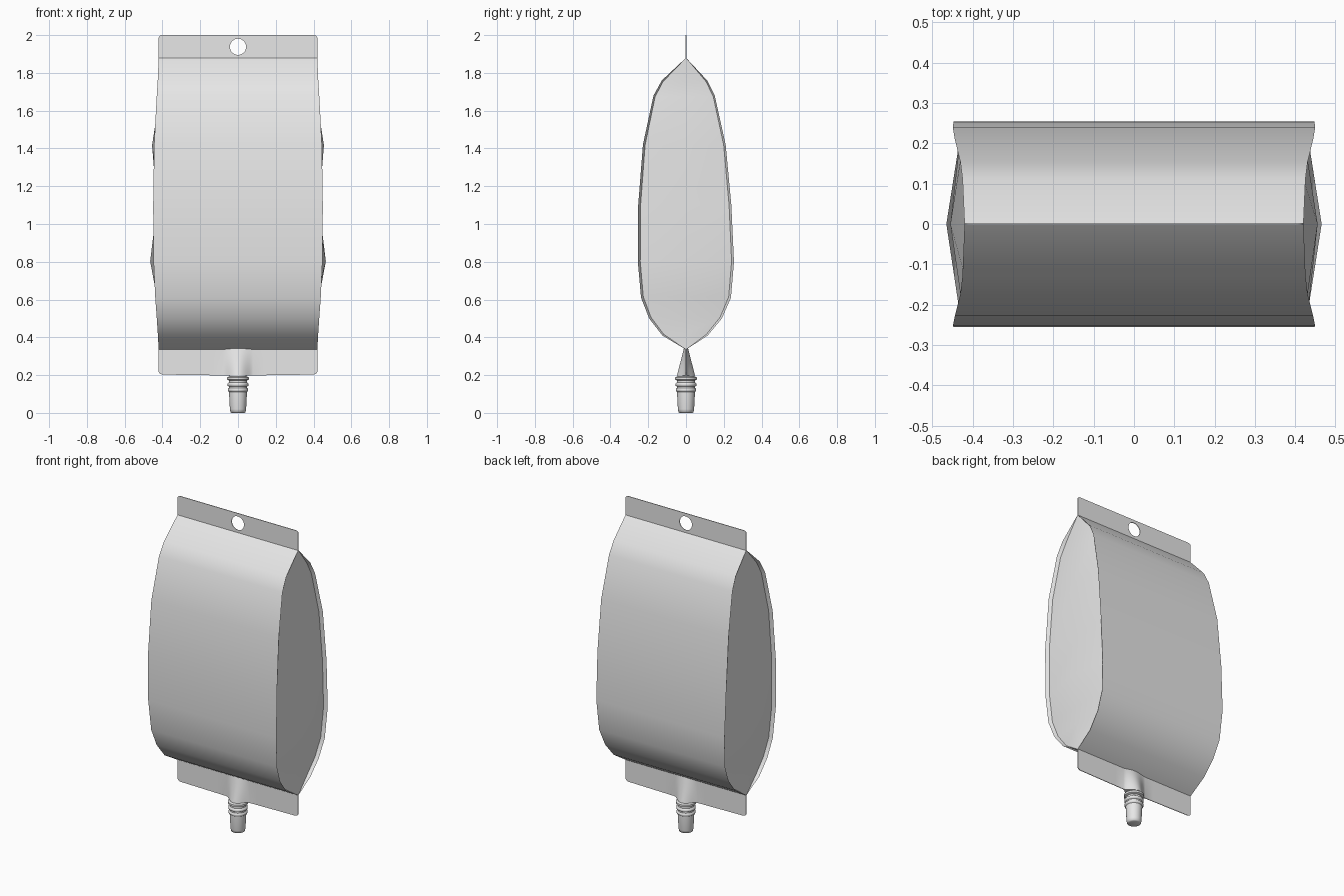
import bpy, bmesh, math
from mathutils import Vector

if "Cube" in bpy.data.objects:
    bpy.data.objects.remove(bpy.data.objects["Cube"], do_unlink=True)

# One plastic colour throughout
plastic = bpy.data.materials.new("pale_grey_plastic")
plastic.use_nodes = True
plastic.diffuse_color = (0.8, 0.8, 0.8, 1)
plastic.node_tree.nodes["Principled BSDF"].inputs["Base Color"].default_value = (0.8, 0.8, 0.8, 1)


def finish(obj, angle):
    """Assign the material and smooth the object, keeping sharp edges."""
    obj.data.materials.clear()
    obj.data.materials.append(plastic)
    bpy.ops.object.select_all(action='DESELECT')
    obj.select_set(True)
    bpy.context.view_layer.objects.active = obj
    bpy.ops.object.shade_smooth_by_angle(angle=math.radians(angle))


def loft(name, rings, angle, caps=False):
    """Skin a stack of closed rings that all have the same point count."""
    bm = bmesh.new()
    rows = [[bm.verts.new(p) for p in ring] for ring in rings]
    n = len(rows[0])
    for a, b in zip(rows, rows[1:]):
        for i in range(n):
            j = (i + 1) % n
            bm.faces.new((a[i], a[j], b[j], b[i]))
    if caps:
        bm.faces.new(rows[0])
        bm.faces.new(rows[-1])
    bmesh.ops.remove_doubles(bm, verts=bm.verts, dist=0.0005)
    bmesh.ops.recalc_face_normals(bm, faces=bm.faces)
    mesh = bpy.data.meshes.new(name)
    bm.to_mesh(mesh)
    bm.free()
    obj = bpy.data.objects.new(name, mesh)
    bpy.context.collection.objects.link(obj)
    finish(obj, angle)
    return obj


# Pouch: rows of height, front depth, back depth, edge x, side-panel centre x
profile = [
    (0.335, 0, 0, 0.42, 0.42), (0.41, 0.125, 0.115, 0.424, 0.42),
    (0.50, 0.195, 0.19, 0.43, 0.422), (0.61, 0.238, 0.238, 0.438, 0.43),
    (0.80, 0.255, 0.254, 0.447, 0.465), (1.10, 0.253, 0.24, 0.449, 0.415),
    (1.42, 0.228, 0.21, 0.444, 0.455), (1.68, 0.172, 0.152, 0.43, 0.415),
    (1.76, 0.128, 0.112, 0.425, 0.415), (1.88, 0, 0, 0.42, 0.42),
]
rings = []
for z, front, back, edge, centre in profile:
    inner = edge - (0.02 if front else 0)
    zi = 1.1 + (z - 1.1) * 0.99 if front else z
    side = [(edge, -front, z), (inner, -front * 0.95, zi), (centre, 0, zi),
            (inner, back * 0.95, zi), (edge, back, z)]
    rings.append(side + [(-x, y, h) for x, y, h in reversed(side)])
loft("pouch_body", rings, 40)

# Top hanging seal: flat rounded strip with a round hole
curve = bpy.data.curves.new("top_seal", 'CURVE')
curve.dimensions = '2D'
curve.fill_mode = 'BOTH'
curve.extrude = 0.002


def outline(points):
    spline = curve.splines.new('POLY')
    spline.points.add(len(points) - 1)
    for p, (x, y) in zip(spline.points, points):
        p.co = (x, y, 0, 1)
    spline.use_cyclic_u = True


def arc(cx, cy, r, start, end, steps):
    angles = [math.radians(start + (end - start) * i / steps) for i in range(steps + 1)]
    return [(cx + r * math.cos(a), cy + r * math.sin(a)) for a in angles]


outline([(-0.42, 1.875), (0.42, 1.875)]
        + arc(0.405, 1.985, 0.015, 0, 90, 4) + arc(-0.405, 1.985, 0.015, 90, 180, 4))
outline(arc(0, 1.938, 0.043, 0, 345, 23))
top_seal = bpy.data.objects.new("top_seal", curve)
top_seal.rotation_euler.x = math.pi / 2
bpy.context.collection.objects.link(top_seal)
bpy.ops.object.select_all(action='DESELECT')
top_seal.select_set(True)
bpy.context.view_layer.objects.active = top_seal
bpy.ops.object.convert(target='MESH')
finish(bpy.context.view_layer.objects.active, 30)

# Bottom seal: thin strip that swells around the spout
half = [0.01 * i for i in range(9)] + [0.14, 0.25, 0.40, 0.414, 0.42]
columns = [-x for x in reversed(half[1:])] + half
rings = []
for k in range(7):
    t = k / 6
    strip = []
    for x in columns:
        corner = max(0, abs(x) - 0.405)
        low = 0.197 + 0.006 * min(1, abs(x) / 0.4) + 60 * corner ** 2
        z = low + (0.345 - low) * t
        swell = max(0, math.cos(min(1, abs(x) / 0.08) * math.pi / 2)) ** 1.5
        strip.append(Vector((x, -0.002 - swell * (0.046 - 0.038 * t), z)))
    rings.append(strip + [Vector((p.x, -p.y, p.z)) for p in reversed(strip)])
loft("bottom_seal", rings, 50, caps=True)


def lathe(name, points, angle):
    """Turn a radius and height profile about the vertical axis."""
    n = 24
    loft(name, [[(r * math.cos(math.tau * i / n), r * math.sin(math.tau * i / n), z)
                 for i in range(n)] for r, z in points], angle, caps=True)


# Spout with a rounded tip
lathe("spout_tube", [(0.032, 0), (0.040, 0.004), (0.043, 0.02), (0.048, 0.115),
                     (0.046, 0.20)], 80)

# Ribbed collar rings around the spout
for name, z, r in (("lower", 0.122, 0.054), ("middle", 0.150, 0.055), ("upper", 0.182, 0.058)):
    lathe(name + "_collar_ring", [(0.044, z - 0.013), (r, z - 0.006), (r, z + 0.006),
                                  (0.044, z + 0.013)], 60)
